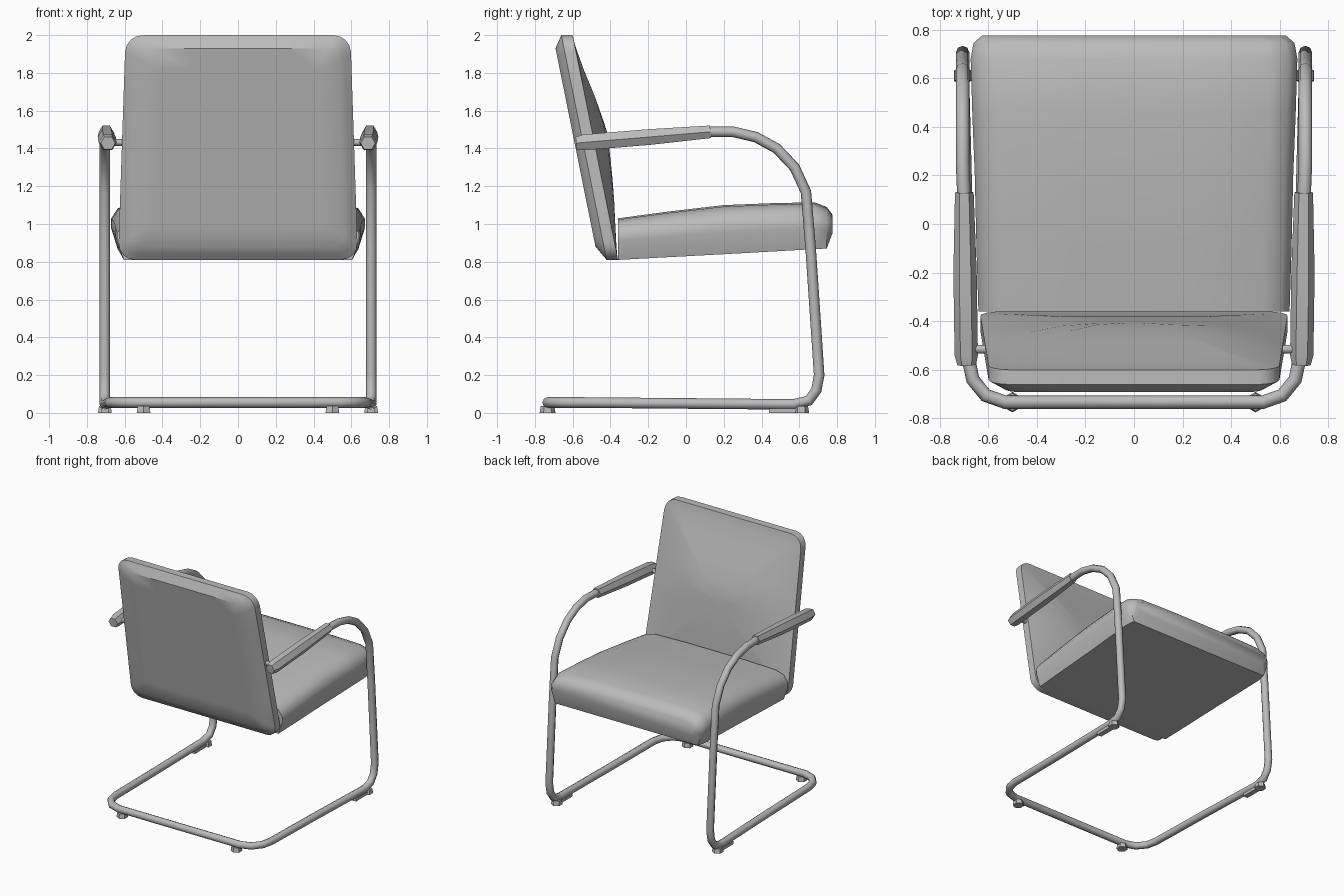
import bpy, bmesh, math
from mathutils import Vector

if "Cube" in bpy.data.objects:
    bpy.data.objects.remove(bpy.data.objects["Cube"])

grey = bpy.data.materials.new("plain grey")
grey.use_nodes = True
grey.diffuse_color = (0.5, 0.5, 0.5, 1)
grey.node_tree.nodes["Principled BSDF"].inputs["Base Color"].default_value = (0.5, 0.5, 0.5, 1)


def finish(ob, angle=40):
    bpy.ops.object.select_all(action='DESELECT')
    ob.select_set(True)
    bpy.context.view_layer.objects.active = ob
    ob.data.materials.clear()
    ob.data.materials.append(grey)
    bpy.ops.object.shade_smooth_by_angle(angle=math.radians(angle))
    return ob


def loft(name, rings, angle=40):
    """Skin a list of equal closed rings and cap both ends."""
    bm = bmesh.new()
    loops = [[bm.verts.new(p) for p in ring] for ring in rings]
    n = len(loops[0])
    for a, b in zip(loops, loops[1:]):
        for i in range(n):
            bm.faces.new((a[i], a[(i + 1) % n], b[(i + 1) % n], b[i]))
    bm.faces.new(loops[0])
    bm.faces.new(loops[-1])
    bmesh.ops.recalc_face_normals(bm, faces=bm.faces)
    me = bpy.data.meshes.new(name)
    bm.to_mesh(me)
    bm.free()
    ob = bpy.data.objects.new(name, me)
    bpy.context.collection.objects.link(ob)
    return finish(ob, angle)


def tube(name, points, radius, res=2, radii=None, angle=50):
    """Round bar swept along a path, with optional radius factors."""
    cu = bpy.data.curves.new(name, 'CURVE')
    cu.dimensions = '3D'
    cu.bevel_depth = radius
    cu.bevel_resolution = res
    cu.use_fill_caps = True
    sp = cu.splines.new('POLY')
    sp.points.add(len(points) - 1)
    for i, p in enumerate(points):
        sp.points[i].co = (*p, 1)
        sp.points[i].radius = radii[i] if radii else 1
    ob = bpy.data.objects.new(name, cu)
    bpy.context.collection.objects.link(ob)
    bpy.ops.object.select_all(action='DESELECT')
    ob.select_set(True)
    bpy.context.view_layer.objects.active = ob
    bpy.ops.object.convert(target='MESH')
    return finish(bpy.context.object, angle)


def lerp_table(table, t):
    for (a, va), (b, vb) in zip(table, table[1:]):
        if t <= b:
            return va + (vb - va) * (t - a) / (b - a)
    return table[-1][1]


# Backrest: rounded rectangle rim, leaning back, padded on both sides
HEIGHT, LOW = 1.19, 0.81


def back_outline(inset):
    """Rounded rectangle in (x, height), pulled in by an inset."""
    pts = []
    r = max(0.09 - inset * 0.5, 0.02)
    for cx, cz, start in ((1, 1, 0), (-1, 1, 90), (-1, -1, 180), (1, -1, 270)):
        for k in range(5):
            a = math.radians(start + k * 22.5)
            h = HEIGHT / 2 - inset - r
            z = HEIGHT / 2 + cz * h + r * math.sin(a)
            w = 0.635 - 0.04 * z / HEIGHT - inset - r
            pts.append((cx * w + r * math.cos(a), z))
        # straight run to the next corner, split for a smooth bulge
        nx, nz = {(1, 1): (-1, 1), (-1, 1): (-1, -1), (-1, -1): (1, -1), (1, -1): (1, 1)}[(cx, cz)]
        for f in (0.2, 0.4, 0.6, 0.8):
            sx, sz = cx + (nx - cx) * f, cz + (nz - cz) * f
            z = HEIGHT / 2 + sz * (h + (r if nz == cz else 0))
            w = 0.635 - 0.04 * z / HEIGHT - inset - (r if nz == cz else 0)
            pts.append((sx * w, z))
    return pts


LUMBAR = [(0, 0.0), (0.07, 0.025), (0.16, 0.036), (0.56, 0.08), (0.75, 0.053), (0.94, 0.015), (1, 0)]


def back_ring(inset, side):
    ring = []
    for x, z in back_outline(inset):
        h = z / HEIGHT
        y = -0.42 - 0.24 * h
        if side < 0:
            y -= 0.045 * min(1, inset / 0.07)
        else:
            y += 0.06 + lerp_table(LUMBAR, h) * (1 - (1 - min(1, inset / 0.45)) ** 2)
        ring.append((x, y, LOW + z))
    return ring


insets = (0, 0.03, 0.07, 0.18, 0.32, 0.46, 0.56)
loft("backrest", [back_ring(i, -1) for i in reversed(insets)] + [back_ring(i, 1) for i in insets], 35)


# Seat cushion: rounded cross-sections from rear to front (y, half width, bottom, top)
def seat_ring(y, w, low, top):
    half = [(w - 0.035, 0), (w, 0.45), (w, 0.65), (w - 0.035, 0.87), (w - 0.11, 0.97), (w * 0.4, 1)]
    pts = half + [(-x, f) for x, f in reversed(half)]
    return [(x, y, low + (top - low) * f) for x, f in pts]


loft("seat", [seat_ring(*s) for s in (
    (-0.36, 0.64, 0.81, 1.03), (-0.1, 0.648, 0.824, 1.065), (0.2, 0.655, 0.84, 1.1),
    (0.45, 0.665, 0.854, 1.11), (0.68, 0.672, 0.867, 1.115), (0.745, 0.66, 0.87, 1.09),
    (0.775, 0.625, 0.95, 1.05))], 50)

# Frame: one continuous bent bar, arm to arm
half = [(0.69, -0.5, 1.436), (0.70, 0.13, 1.488), (0.705, 0.25, 1.488), (0.705, 0.37, 1.46),
        (0.705, 0.48, 1.4), (0.705, 0.575, 1.3), (0.705, 0.635, 1.17), (0.705, 0.66, 0.87),
        (0.705, 0.705, 0.2), (0.705, 0.69, 0.12), (0.705, 0.65, 0.065), (0.705, 0.57, 0.045),
        (0.69, 0, 0.05), (0.68, -0.56, 0.055), (0.663, -0.64, 0.055), (0.61, -0.705, 0.055),
        (0.53, -0.733, 0.055)]
tube("frame", half + [(-x, y, z) for x, y, z in reversed(half)], 0.028)

for side, s in (("left", 1), ("right", -1)):
    # Arm pad and the rod that ties it to the backrest
    tube(side + "_arm_pad", [(s * 0.688, -0.58, 1.428), (s * 0.69, -0.54, 1.432),
                             (s * 0.695, -0.2, 1.46), (s * 0.698, 0.13, 1.488)],
         0.048, 1, (0.8, 1, 1, 0.8), 30)
    tube(side + "_arm_rod", [(s * 0.69, -0.515, 1.432), (s * 0.55, -0.515, 1.432)], 0.018, 2)
    # Floor glides: hexagonal pads, with a flat runner at the open end
    for end, x, y in (("open", 0.705, 0.61), ("closed", 0.5, -0.733)):
        bpy.ops.mesh.primitive_cone_add(vertices=6, radius1=0.042, radius2=0.036, depth=0.036,
                                        location=(s * x, y, 0.018))
        glide = bpy.context.object
        glide.name = side + "_" + end + "_glide"
        finish(glide, 20)
    bpy.ops.mesh.primitive_cube_add(size=1, location=(s * 0.705, 0.53, 0.012))
    runner = bpy.context.object
    runner.name = side + "_runner"
    runner.scale = (0.04, 0.18, 0.024)
    finish(runner, 20)
